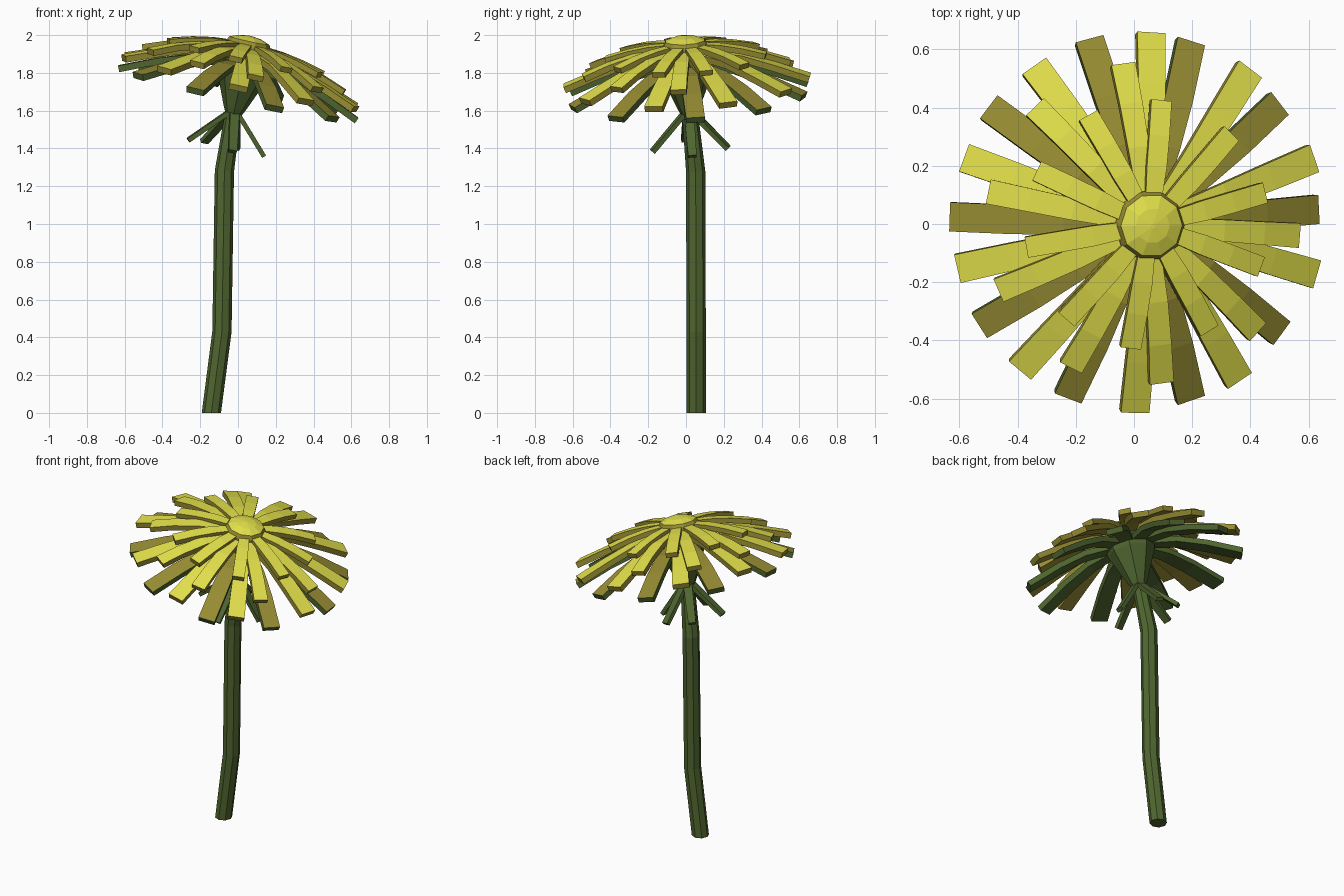
import bpy, math
from mathutils import Matrix, Vector

if "Cube" in bpy.data.objects:
    bpy.data.objects.remove(bpy.data.objects["Cube"])


def material(name, rgb):
    m = bpy.data.materials.new(name)
    m.diffuse_color = (*rgb, 1)
    m.use_nodes = True
    m.node_tree.nodes["Principled BSDF"].inputs["Base Color"].default_value = m.diffuse_color
    return m


YELLOW = material("bright yellow", (0.77, 0.75, 0.07))
GOLD = material("dark gold", (0.31, 0.265, 0.033))
GREEN = material("leaf green", (0.079, 0.132, 0.029))

# Head frame: tilted towards +x and slightly to the front, origin at the disc
TILT = Matrix.Rotation(math.radians(3), 4, 'X') @ Matrix.Rotation(math.radians(12.3), 4, 'Y')
HEAD = Matrix.Translation((0.055, -0.004, 1.946)) @ TILT


def make(name, verts, faces, mats, face_mats=None, matrix=None):
    me = bpy.data.meshes.new(name)
    me.from_pydata([tuple(v) for v in verts], [], faces)
    for m in mats:
        me.materials.append(m)
    if face_mats:
        for p, i in zip(me.polygons, face_mats):
            p.material_index = i
    if matrix:
        me.transform(matrix)
    ob = bpy.data.objects.new(name, me)
    bpy.context.collection.objects.link(ob)
    return ob


def rings(name, loops, mats, rule=None, matrix=None):
    """Skin equal-sized loops and cap both ends."""
    n = len(loops[0])
    verts = [v for l in loops for v in l]
    faces = [tuple(reversed(range(n)))]
    for k in range(len(loops) - 1):
        for i in range(n):
            j = (i + 1) % n
            faces.append((k*n + i, k*n + j, (k+1)*n + j, (k+1)*n + i))
    faces.append(tuple((len(loops) - 1) * n + i for i in range(n)))
    fm = [rule(i) for i in range(len(faces))] if rule else None
    return make(name, verts, faces, mats, fm, matrix)


def circle(r, z, n):
    return [Vector((r*math.cos(2*math.pi*i/n), r*math.sin(2*math.pi*i/n), z)) for i in range(n)]


def strip_layer(name, path, widths, thick, angles, top, rest):
    """Bent strips at the given angles; path is (radius, height of the upper face)."""
    verts, faces, fm = [], [], []
    for angle in angles:
        rot = Matrix.Rotation(math.radians(angle), 4, 'Z')
        base = len(verts)
        for k, ((r, h), w) in enumerate(zip(path, widths)):
            a, b = path[max(k-1, 0)], path[min(k+1, len(path)-1)]
            d = Vector((b[0]-a[0], b[1]-a[1])).normalized()
            lo = (r + d.y*thick, h - d.x*thick)
            for (q, z), y in (((r, h), w/2), ((r, h), -w/2), (lo, -w/2), (lo, w/2)):
                verts.append(rot @ Vector((q, y, z)))
        for k in range(len(path) - 1):
            o = base + 4*k
            for i in range(4):
                j = (i + 1) % 4
                faces.append((o+i, o+4+i, o+4+j, o+j))
                fm.append(0 if i == 0 else 1)
        o = base + 4*(len(path) - 1)
        faces += [(base, base+1, base+2, base+3), (o+3, o+2, o+1, o)]
        fm += [1, 1]
    return make(name, verts, faces, [top, rest], fm, HEAD)


# Stem: bent eight-sided tube
path = [((-0.141, 0.054, 0), 0), ((-0.085, 0.054, 0.43), 3),
        ((-0.072, 0.051, 1.28), 5), ((-0.024, 0.02, 1.6), 12)]
stem = []
for k, (p, ang) in enumerate(path):
    rot = Matrix.Rotation(math.radians(ang if k else 0), 4, 'Y')
    r = 0.051 if k < 3 else 0.042
    stem.append([Vector(p) + rot @ v for v in circle(r, 0, 8)])
rings("stem", stem, [GREEN])

# Green cup under the petals
rings("cup", [circle(r, z, 8) for r, z in
              ((0.045, -0.37), (0.06, -0.34), (0.14, -0.15), (0.15, -0.05))],
      [GREEN], matrix=HEAD)

# Drooping bracts below the cup
strip_layer("bracts", [(0.02, -0.345), (0.12, -0.45), (0.215, -0.55)],
            (0.05, 0.05, 0.045), 0.024, [2, 75, 125, 187, 280], GREEN, GREEN)

# Petal layers, from the lowest to the highest; the lowest is green underneath
strip_layer("low_petals", [(0.09, -0.085), (0.28, -0.108), (0.45, -0.165), (0.65, -0.252)],
            (0.075, 0.09, 0.1, 0.1), 0.034,
            [3, 38, 72, 104, 142, 178, 213, 249, 288, 323], GOLD, GREEN)
strip_layer("outer_petals", [(0.09, -0.03), (0.3, -0.06), (0.48, -0.12), (0.655, -0.185)],
            (0.065, 0.085, 0.095, 0.1), 0.034,
            [19, 53, 86, 124, 159.5, 193.5, 230.5, 269, 303, 343.5], YELLOW, GOLD)
strip_layer("middle_petals", [(0.09, -0.01), (0.27, -0.03), (0.42, -0.068), (0.555, -0.118)],
            (0.06, 0.075, 0.08, 0.085), 0.032,
            [97, 133, 168, 204, 243, 277, 317, 355], YELLOW, GOLD)
strip_layer("inner_petals", [(0.08, 0.01), (0.2, 0.0), (0.31, -0.02), (0.43, -0.052)],
            (0.055, 0.07, 0.072, 0.072), 0.03,
            [83, 46, 14, 339.5, 301, 262.5, 229, 190, 154, 118.5], YELLOW, GOLD)

# Domed disc: gold rim, yellow top
rings("disc", [circle(r, z, 10) for r, z in
               ((0.122, -0.03), (0.122, 0.0), (0.108, 0.026), (0.06, 0.044), (0.008, 0.051))],
      [YELLOW, GOLD], rule=lambda i: 1 if i <= 20 else 0, matrix=HEAD)
